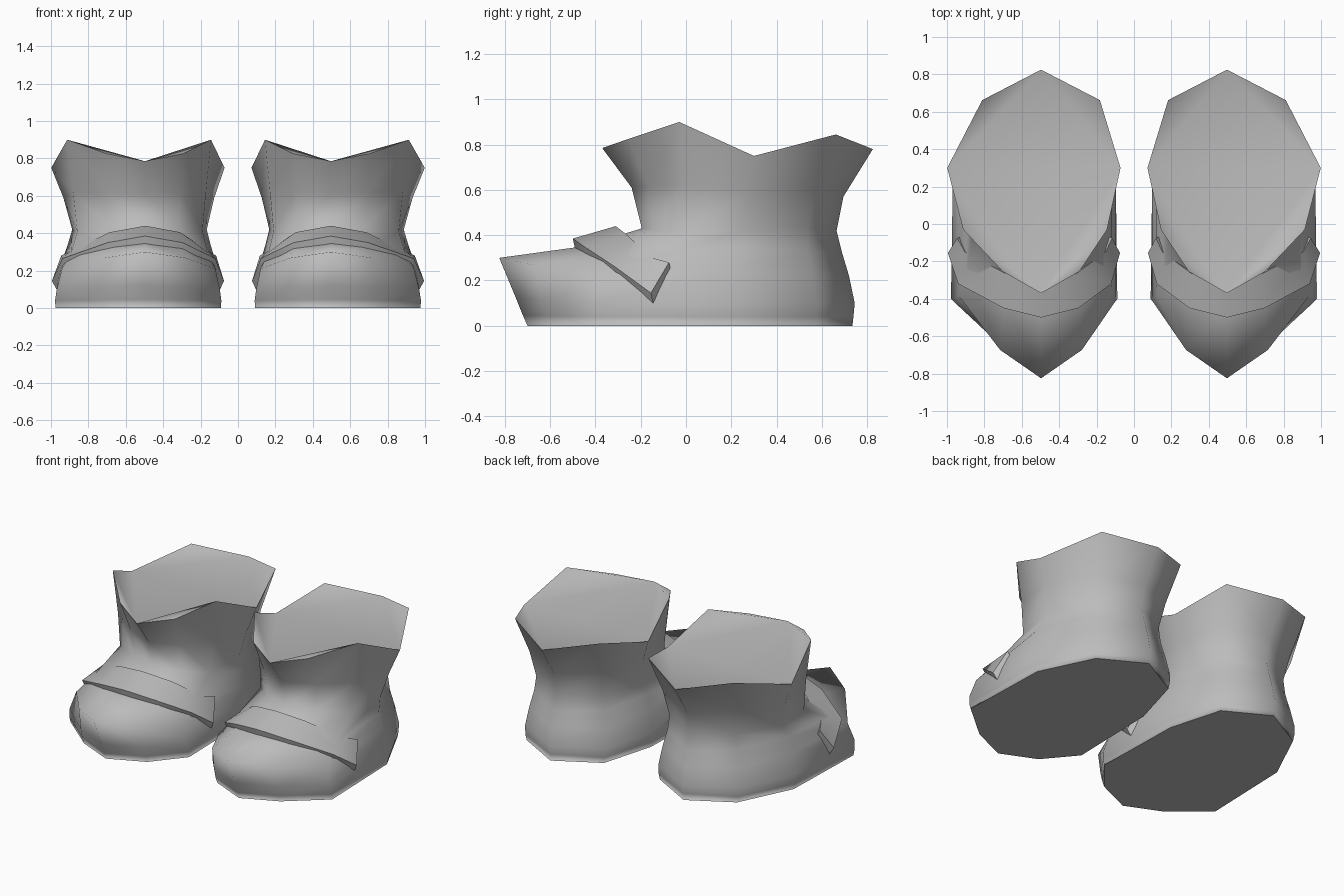
import bpy
import bmesh
from math import radians

cube = bpy.data.objects.get("Cube")
if cube:
    bpy.data.objects.remove(cube, do_unlink=True)

grey = bpy.data.materials.new("plain grey")
grey.use_nodes = True
colour = (0.5, 0.5, 0.5, 1)
grey.diffuse_color = colour
grey.node_tree.nodes["Principled BSDF"].inputs["Base Color"].default_value = colour

CENTRE = 0.497
OUTER = 1.18  # the outer side of each boot is a little wider


def finish(bm, name):
    bmesh.ops.recalc_face_normals(bm, faces=bm.faces)
    for face in bm.faces:
        face.smooth = True
    mesh = bpy.data.meshes.new(name)
    bm.to_mesh(mesh)
    bm.free()
    mesh.materials.append(grey)
    obj = bpy.data.objects.new(name, mesh)
    bpy.context.collection.objects.link(obj)


def place(side, x, y, z, wide):
    """Turn a boot-local point (positive x = outer side) into model space."""
    if wide and x > 0:
        x *= OUTER
    return (side * (CENTRE + x), y, z)


def boot_ring(front, peak, mid, back, half, squareness, zs):
    """Ten-sided ring: front, outer side, back, inner side."""
    z_front, z_peak, z_mid, z_heel, z_back = zs
    z_near = z_front + 0.35 * (z_peak - z_front)
    outer = [
        (squareness * half * 0.58, front + (peak - front) * 0.34, z_near, False),
        (squareness * half, peak, z_peak, True),
        (half, mid, z_mid, True),
        (half * 0.74, mid + (back - mid) * 0.69, z_heel, False),
    ]
    inner = [(-x, y, z, w) for x, y, z, w in reversed(outer)]
    return [(0, front, z_front, False)] + outer + [(0, back, z_back, False)] + inner


# Boot rings from the sole up: front, peak, side and back y, half width, squareness, heights
RINGS = [
    (-.70, -.39, .22, .735, .39, 1.04, (0, 0, 0, 0, 0)),
    (-.72, -.40, .22, .74, .4, 1.02, (.045, .04, .04, .04, .045)),
    (-.75, -.41, .22, .745, .4, 1.0, (.12, .1, .1, .1, .1)),
    (-.825, -.38, .2, .72, .38, .99, (.3, .21, .24, .22, .22)),
    (-.46, -.25, .2, .69, .35, .96, (.35, .29, .34, .33, .32)),
    (-.195, -.03, .25, .665, .33, .93, (.43, .41, .42, .43, .42)),
    (-.24, -.02, .28, .695, .37, .88, (.61, .62, .59, .6, .57)),
    (-.37, -.03, .30, .825, .425, .83, (.785, .9, .75, .845, .78)),
]


def build_boot(side, name):
    bm = bmesh.new()
    rings = [[bm.verts.new(place(side, *p)) for p in boot_ring(*r)] for r in RINGS]
    count = len(rings[0])
    for low, high in zip(rings, rings[1:]):
        for i in range(count):
            j = (i + 1) % count
            bm.faces.new((low[i], low[j], high[j], high[i]))
    # Sole with a soft border
    sole = bm.faces.new(rings[0])
    bmesh.ops.inset_individual(bm, faces=[sole], thickness=0.04)
    # Hollowed top: a low fold from side to side, corners rising to the rim
    rim = rings[-1]
    bm.faces.new((rim[0], rim[3], rim[7]))
    bm.faces.new((rim[3], rim[5], rim[7]))
    for a, b, c in ((0, 1, 2), (0, 2, 3), (3, 4, 5), (5, 6, 7), (7, 8, 0), (8, 9, 0)):
        bm.faces.new((rim[a], rim[b], rim[c]))
    for i in range(count):
        bm.edges.get((rim[i], rim[(i + 1) % count])).smooth = False
    finish(bm, name)


# Strap half: front edge point and back edge point at each station
STRAP = [
    ((0, -.50, .385), (0, -.31, .44)),
    ((.2, -.45, .35), (.19, -.265, .405)),
    ((.375, -.32, .265), (.345, -.15, .30)),
    ((.422, -.155, .145), (.38, -.075, .28)),
]


def build_strap(side, name):
    bm = bmesh.new()
    mirrored = [tuple((-x, y, z) for x, y, z in s) for s in STRAP[:0:-1]]
    sections = []
    for front, back in mirrored + STRAP:
        under = [(x * 0.95, y + 0.01, z - 0.045) for x, y, z in (back, front)]
        sections.append([bm.verts.new(place(side, *p, abs(p[0]) > 0.3))
                         for p in (front, back, *under)])
    for a, b in zip(sections, sections[1:]):
        for i in range(4):
            j = (i + 1) % 4
            bm.faces.new((a[i], a[j], b[j], b[i]))
    bm.faces.new(sections[0])
    bm.faces.new(sections[-1])
    bmesh.ops.recalc_face_normals(bm, faces=bm.faces)
    for edge in bm.edges:
        edge.smooth = edge.calc_face_angle() < radians(45)
    finish(bm, name)


for side, word in ((1, "left"), (-1, "right")):
    build_boot(side, word + "_boot")
    build_strap(side, word + "_strap")
